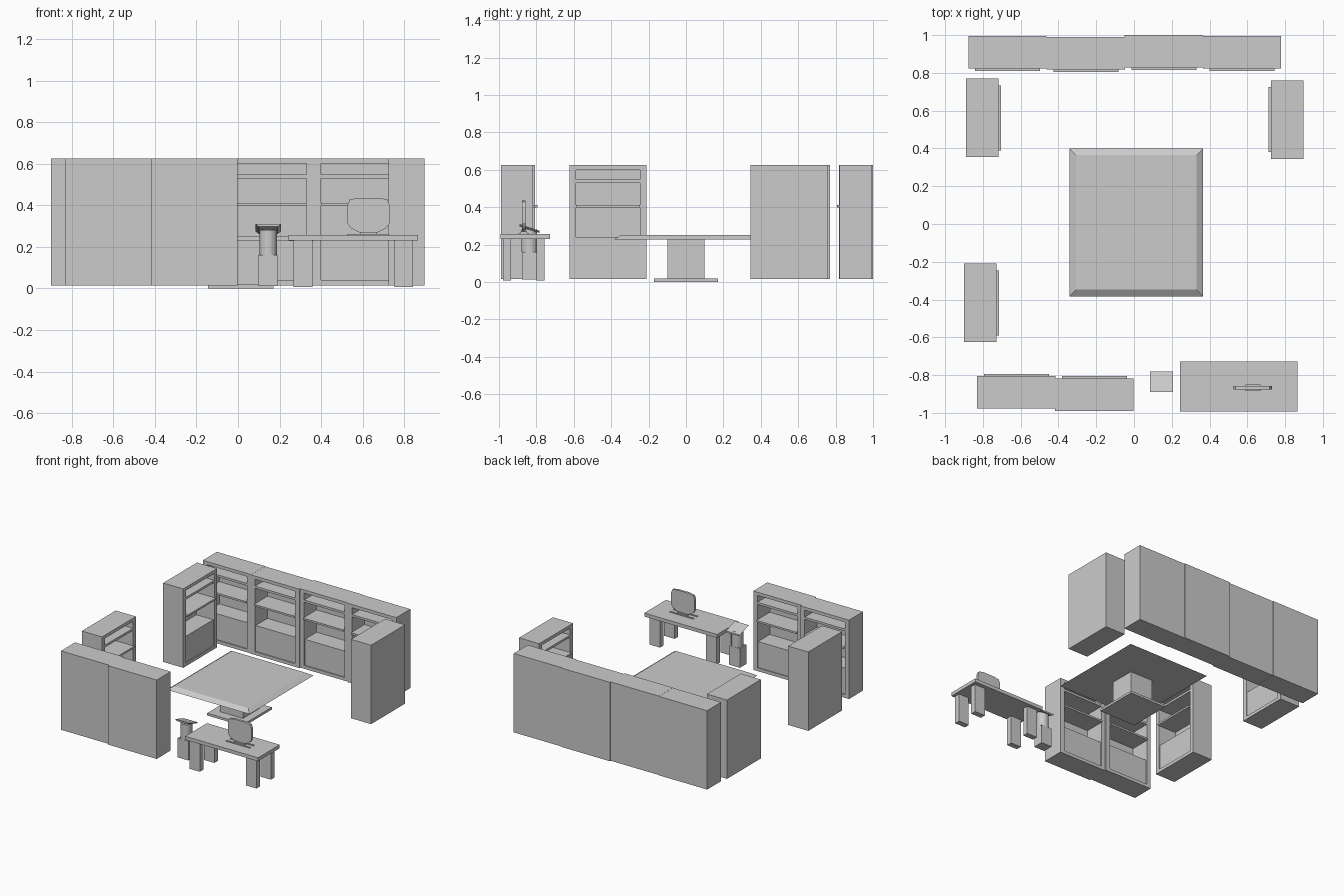
import bpy, bmesh, math
from mathutils import Matrix, Vector

if "Cube" in bpy.data.objects:
    bpy.data.objects.remove(bpy.data.objects["Cube"])


def finish(name, bm):
    bmesh.ops.recalc_face_normals(bm, faces=bm.faces)
    me = bpy.data.meshes.new(name)
    bm.to_mesh(me)
    bm.free()
    ob = bpy.data.objects.new(name, me)
    bpy.context.collection.objects.link(ob)
    return ob


def add_box(bm, x0, x1, y0, y1, z0, z1):
    m = Matrix.Translation(((x0 + x1) / 2, (y0 + y1) / 2, (z0 + z1) / 2))
    m = m @ Matrix.Diagonal((x1 - x0, y1 - y0, z1 - z0, 1))
    return bmesh.ops.create_cube(bm, size=1, matrix=m)['verts']


def box(name, *dims):
    bm = bmesh.new()
    add_box(bm, *dims)
    return finish(name, bm)


def bookcase(name, x, y, turn):
    """Open shelves above a closed cupboard; faces -y before turning."""
    w, d, iw = 0.207, 0.086, 0.172
    bm = bmesh.new()
    for s in (-1, 1):                                            # sides
        a, b = sorted((s * w, s * iw))
        add_box(bm, a, b, -d, d, 0.015, 0.625)
    add_box(bm, -iw, iw, d - 0.02, d, 0.015, 0.625)              # back
    add_box(bm, -iw, iw, -d, d - 0.02, 0.6, 0.625)               # top
    add_box(bm, -iw, iw, -d, d - 0.02, 0.015, 0.04)              # plinth
    add_box(bm, -iw, iw, -d + 0.008, d - 0.02, 0.04, 0.24)       # cupboard
    add_box(bm, -iw, iw, -d, d - 0.02, 0.53, 0.547)              # upper shelf
    add_box(bm, -iw, iw, -d - 0.012, d - 0.02, 0.398, 0.412)     # middle shelf
    ob = finish(name, bm)
    ob.location = (x, y, 0)
    ob.rotation_euler.z = math.radians(turn)


# Bookcases around the room
for i, (x, y) in enumerate([(-0.67, 0.908), (-0.255, 0.904), (0.158, 0.914), (0.572, 0.908)]):
    bookcase(f"back_bookcase_{i + 1}", x, y, 0)
for i, (x, y) in enumerate([(-0.623, -0.892), (-0.21, -0.904)]):
    bookcase(f"front_bookcase_{i + 1}", x, y, 180)
bookcase("left_bookcase_back", -0.803, 0.562, 90)
bookcase("left_bookcase_front", -0.813, -0.417, 90)
bookcase("right_bookcase", 0.811, 0.552, -90)

# Central table: bevelled top on a square pedestal
bm = bmesh.new()
verts = add_box(bm, -0.342, 0.366, -0.383, 0.4, 0.228, 0.252)
for v in verts:
    if v.co.z > 0.24:
        v.co.x -= math.copysign(0.036, v.co.x)
        v.co.y -= math.copysign(0.036, v.co.y)
finish("table_top", bm)
box("table_pedestal", -0.087, 0.111, -0.098, 0.098, 0.018, 0.228)
box("table_base", -0.145, 0.17, -0.17, 0.17, 0.0, 0.018)

# Desk
box("desk_top", 0.243, 0.866, -0.992, -0.727, 0.23, 0.257)
for nx, x in (("left", 0.268), ("right", 0.752)):
    for ny, y in (("front", -0.978), ("back", -0.8)):
        box(f"desk_leg_{ny}_{nx}", x, x + 0.09, y, y + 0.043, 0.008, 0.23)

# Monitor: rounded outline extruded in y
half = [(0.045, 0.27), (0.085, 0.29), (0.102, 0.315), (0.102, 0.4),
        (0.09, 0.428), (0.05, 0.436)]
outline = half + [(-x, z) for x, z in reversed(half)]
bm = bmesh.new()
face = bm.faces.new([bm.verts.new((0.628 + x, -0.876, z)) for x, z in outline])
ext = bmesh.ops.extrude_face_region(bm, geom=[face])['geom']
bmesh.ops.translate(bm, vec=(0, 0.018, 0),
                    verts=[g for g in ext if isinstance(g, bmesh.types.BMVert)])
finish("monitor_screen", bm)
box("monitor_stand", 0.59, 0.67, -0.884, -0.85, 0.257, 0.271)
for n, y in (("front", -0.896), ("back", -0.85)):
    box(f"monitor_foot_{n}", 0.525, 0.728, y, y + 0.01, 0.257, 0.263)

# Lectern-like terminal beside the desk
box("terminal_base", 0.097, 0.19, -0.878, -0.797, 0.012, 0.16)
bm = bmesh.new()
bmesh.ops.create_cone(bm, cap_ends=True, segments=16, radius1=0.042, radius2=0.042,
                      depth=0.12, matrix=Matrix.Translation((0.146, -0.838, 0.22)))
finish("terminal_column", bm)
bm = bmesh.new()
for v in add_box(bm, 0.085, 0.206, -0.89, -0.782, 0.262, 0.274):
    if v.co.y < -0.83:
        v.co.z += 0.035
    if v.co.z in (0.262,) or v.co.z < 0.268 or 0.29 < v.co.z < 0.3:
        v.co.x += math.copysign(0.015, 0.146 - v.co.x)
finish("terminal_tray", bm)
